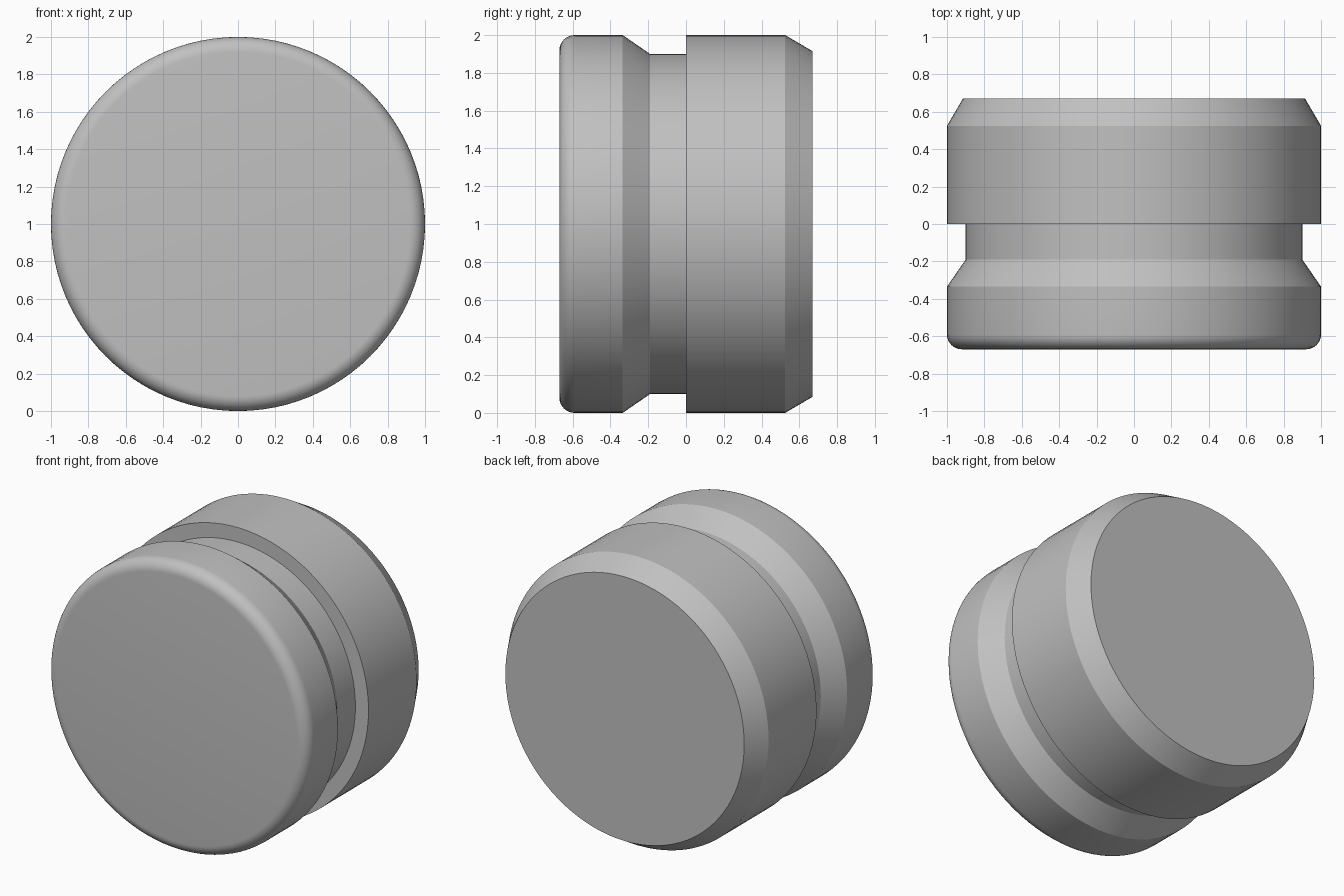
import bpy, bmesh
from math import sin, cos, pi
from mathutils import Vector

cube = bpy.data.objects.get("Cube")
if cube:
    bpy.data.objects.remove(cube, do_unlink=True)

SEGMENTS = 96
HALF_DEPTH = 0.67
FILLET = 0.08

# Plain grey material
grey = bpy.data.materials.new("plain_grey")
grey.use_nodes = True
colour = (0.53, 0.53, 0.53, 1)
grey.diffuse_color = colour
grey.node_tree.nodes["Principled BSDF"].inputs["Base Color"].default_value = colour

# Profile as (y, radius): rounded front rim, sloped groove, step, chamfered back rim
profile = [(-HALF_DEPTH, 0)]
for i in range(9):
    a = i / 8 * pi / 2
    profile.append((-HALF_DEPTH + FILLET * (1 - cos(a)), 1 - FILLET + FILLET * sin(a)))
profile += [(-0.335, 1), (-0.19, 0.9), (0, 0.9), (0, 1),
            (0.525, 1), (HALF_DEPTH, 0.915), (HALF_DEPTH, 0)]

# Grooved plug, turned around the y axis
bm = bmesh.new()
verts = [bm.verts.new((0, y, r)) for y, r in profile]
edges = [bm.edges.new(pair) for pair in zip(verts, verts[1:])]
bmesh.ops.spin(bm, geom=verts + edges, cent=Vector(), axis=(0, 1, 0),
               angle=2 * pi, steps=SEGMENTS, use_merge=True)
bmesh.ops.remove_doubles(bm, verts=bm.verts, dist=0.0005)
bmesh.ops.recalc_face_normals(bm, faces=bm.faces)
mesh = bpy.data.meshes.new("grooved_plug")
bm.to_mesh(mesh)
bm.free()
mesh.materials.append(grey)
plug = bpy.data.objects.new("grooved_plug", mesh)
plug.location.z = 1
bpy.context.collection.objects.link(plug)

# Smooth curves with crisp rims
bpy.ops.object.select_all(action="DESELECT")
plug.select_set(True)
bpy.context.view_layer.objects.active = plug
bpy.ops.object.shade_smooth_by_angle(angle=pi / 8)
